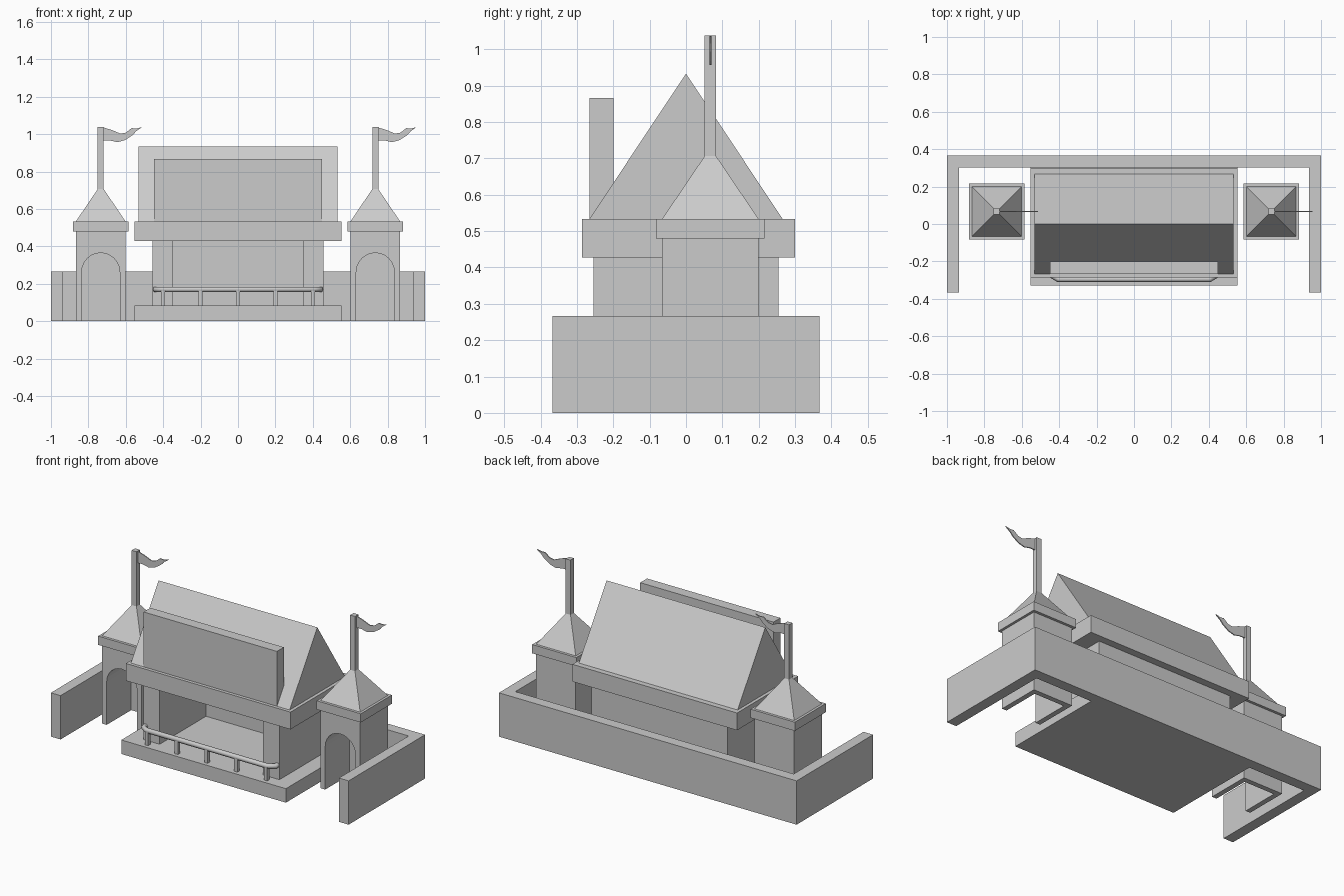
import bpy, bmesh, math

if "Cube" in bpy.data.objects:
    bpy.data.objects.remove(bpy.data.objects["Cube"])


def make(name, verts, faces):
    me = bpy.data.meshes.new(name)
    me.from_pydata(verts, [], faces)
    bm = bmesh.new()
    bm.from_mesh(me)
    bmesh.ops.recalc_face_normals(bm, faces=bm.faces)
    bm.to_mesh(me)
    bm.free()
    ob = bpy.data.objects.new(name, me)
    bpy.context.collection.objects.link(ob)
    return ob


def prism(name, profile, a, b, axis):
    """Extrude a 2D profile from a to b along an axis (x: profile is yz, y: xz, z: xy)."""
    place = {'x': lambda p, t: (t, p[0], p[1]),
             'y': lambda p, t: (p[0], t, p[1]),
             'z': lambda p, t: (p[0], p[1], t)}[axis]
    n = len(profile)
    verts = [place(p, a) for p in profile] + [place(p, b) for p in profile]
    faces = [list(range(n)), list(range(n, 2 * n))]
    faces += [[i, (i + 1) % n, n + (i + 1) % n, n + i] for i in range(n)]
    return make(name, verts, faces)


def box(name, x0, x1, y0, y1, z0, z1):
    return prism(name, [(x0, y0), (x1, y0), (x1, y1), (x0, y1)], z0, z1, 'z')


# courtyard wall, open to the front
prism("courtyard_wall", [(-1, -.367), (-.935, -.367), (-.935, .302), (.935, .302),
                         (.935, -.367), (1, -.367), (1, .367), (-1, .367)], 0, .266, 'z')

# main hall: platform, U-shaped walls, eave band, gable roof, sign board
box("platform", -.553, .553, -.33, .302, 0, .085)
prism("hall_walls", [(-.457, -.255), (-.348, -.255), (-.348, .19), (.348, .19),
                     (.348, -.255), (.457, -.255), (.457, .255), (-.457, .255)], .085, .43, 'z')
box("eave_band", -.553, .553, -.286, .30, .428, .533)
prism("gable_roof", [(-.266, .533), (.266, .533), (0, .933)], -.533, .533, 'x')
box("sign_board", -.448, .448, -.266, -.2, .533, .866)

# front railing
cu = bpy.data.curves.new("railing", 'CURVE')
cu.dimensions = '3D'
cu.bevel_depth = .015
cu.bevel_resolution = 1
cu.use_fill_caps = True
path = [(-.442, -.255), (-.442, -.275), (-.405, -.296), (.405, -.296), (.442, -.275), (.442, -.255)]
sp = cu.splines.new('POLY')
sp.points.add(len(path) - 1)
for pt, (x, y) in zip(sp.points, path):
    pt.co = (x, y, .17, 1)
bpy.context.collection.objects.link(bpy.data.objects.new("railing", cu))
for i in range(5):
    x = -.4 + .2 * i
    box("railing_post", x - .011, x + .011, -.307, -.285, .085, .165)

# flag outline relative to the pole centre
flag = [(.01, 1.037), (.06, 1.022), (.105, 1.003), (.135, 1.008), (.165, 1.032), (.19, 1.03),
        (.22, 1.037), (.19, 1.016), (.17, .994), (.13, .968), (.09, .957), (.05, .966), (.01, .966)]

# two gate towers
H, CY = .133, .067
for cx in (-.734, .734):
    # body: side walls and back as a U with an arched front opening
    r, spring, top = .102, .262, .365
    arch = [(cx + r * math.cos(math.pi * i / 12), spring + (top - spring) * math.sin(math.pi * i / 12))
            for i in range(13)]
    y0, y1 = CY - H, CY + H
    outline = [(cx - H, 0), (cx - r, 0)] + arch[::-1] + [(cx + r, 0), (cx + H, 0), (cx + H, .48), (cx - H, .48)]
    prism("tower_body", outline, y0, y1 - .031, 'y')
    box("tower_back", cx - H, cx + H, y1 - .031, y1, 0, .48)
    box("tower_cap", cx - .148, cx + .148, CY - .149, CY + .149, .48, .533)
    # roof: truncated pyramid
    w = .016
    ring = [(-1, -1), (1, -1), (1, 1), (-1, 1)]
    verts = [(cx + s * H, CY + t * H, .533) for s, t in ring] + [(cx + s * w, CY + t * w, .706) for s, t in ring]
    make("tower_roof", verts, [(0, 1, 2, 3), (4, 5, 6, 7)] +
         [(i, (i + 1) % 4, 4 + (i + 1) % 4, 4 + i) for i in range(4)])
    box("flag_pole", cx - w, cx + w, CY - w, CY + w, .7, 1.038)
    prism("flag", [(cx + x, z) for x, z in flag], CY - .003, CY + .003, 'y')
